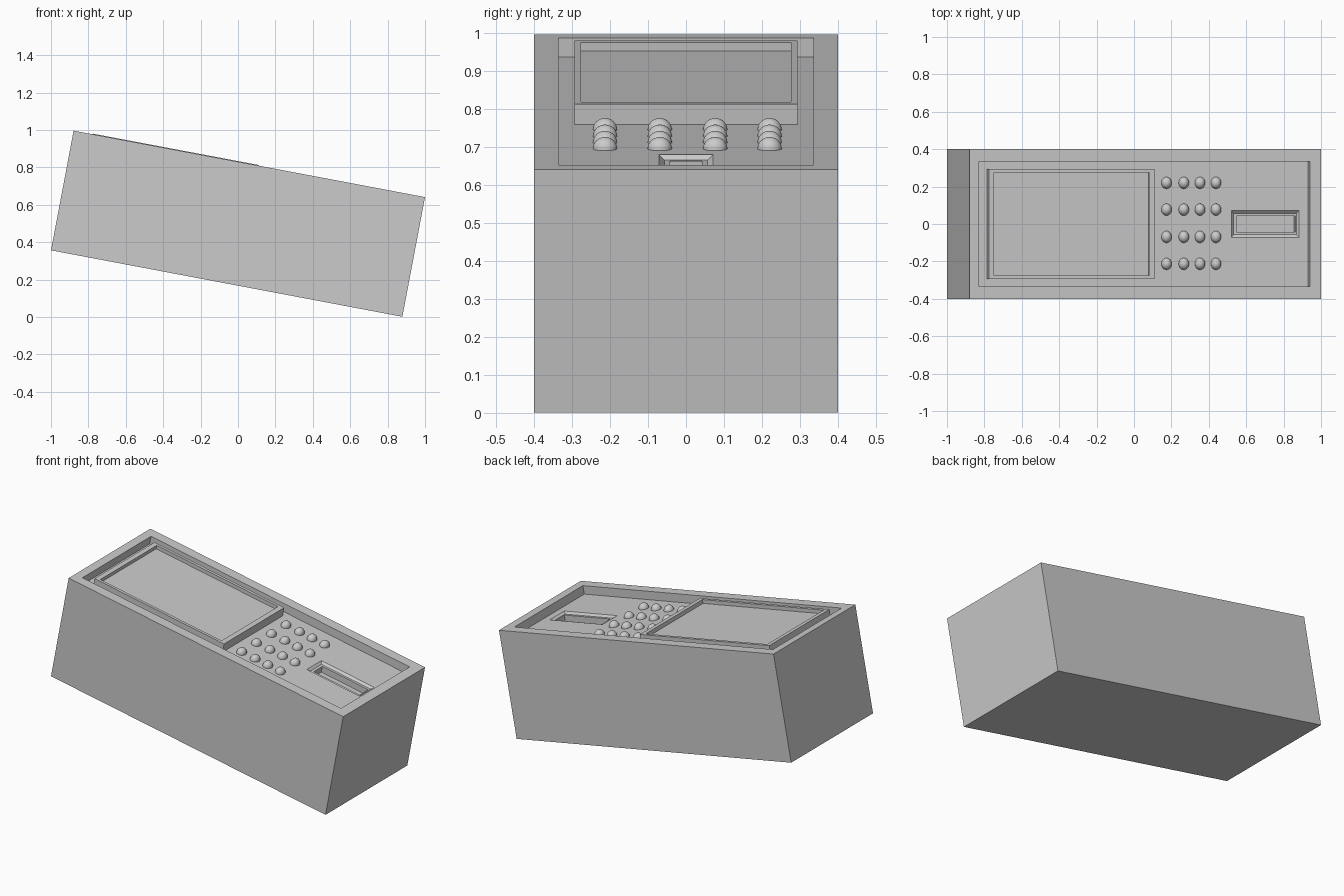
import bpy, bmesh
from math import radians
from mathutils import Matrix

if "Cube" in bpy.data.objects:
    bpy.data.objects.remove(bpy.data.objects["Cube"])

# whole device is tilted about the y axis
TILT = Matrix.Translation((0, 0, 0.4985)) @ Matrix.Rotation(radians(10.7), 4, 'Y')


def finish(name, bm):
    bmesh.ops.recalc_face_normals(bm, faces=bm.faces)
    mesh = bpy.data.meshes.new(name)
    bm.to_mesh(mesh)
    bm.free()
    obj = bpy.data.objects.new(name, mesh)
    bpy.context.collection.objects.link(obj)
    obj.matrix_world = TILT
    return obj


def nested_box(name, rings):
    """Bridge successive rectangles (x0, x1, half_width, z), capping both ends."""
    bm = bmesh.new()
    loops = []
    for x0, x1, h, z in rings:
        corners = ((x0, -h), (x1, -h), (x1, h), (x0, h))
        loops.append([bm.verts.new((x, y, z)) for x, y in corners])
    for a, b in zip(loops, loops[1:]):
        for i in range(4):
            j = (i + 1) % 4
            bm.faces.new((a[i], a[j], b[j], b[i]))
    bm.faces.new(loops[0])
    bm.faces.new(loops[-1])
    return finish(name, bm)


TOP, FLOOR = 0.3255, 0.2745

# case: outer shell, sunken face plate, bevelled slot
nested_box("case", [
    (-0.956, 0.956, 0.4, -TOP),
    (-0.956, 0.956, 0.4, TOP),
    (-0.906, 0.895, 0.335, TOP),
    (-0.906, 0.895, 0.335, FLOOR),
    (0.478, 0.846, 0.071, FLOOR),
    (0.492, 0.834, 0.057, FLOOR - 0.012),
    (0.508, 0.828, 0.042, FLOOR - 0.012),
    (0.508, 0.828, 0.042, FLOOR - 0.05),
])

# screen with raised frame
nested_box("screen", [
    (-0.852, 0.05, 0.294, FLOOR - 0.01),
    (-0.852, 0.05, 0.294, 0.329),
    (-0.824, 0.02, 0.276, 0.329),
    (-0.824, 0.02, 0.276, 0.306),
])

# keypad of domed buttons
bm = bmesh.new()
for x in (0.125, 0.219, 0.307, 0.394):
    for y in (-0.213, -0.069, 0.077, 0.22):
        bmesh.ops.create_uvsphere(
            bm, u_segments=24, v_segments=12, radius=1,
            matrix=Matrix.Translation((x, y, FLOOR)) @ Matrix.Diagonal((0.028, 0.032, 0.031, 1)))
for f in bm.faces:
    f.smooth = True
finish("keypad_buttons", bm)
